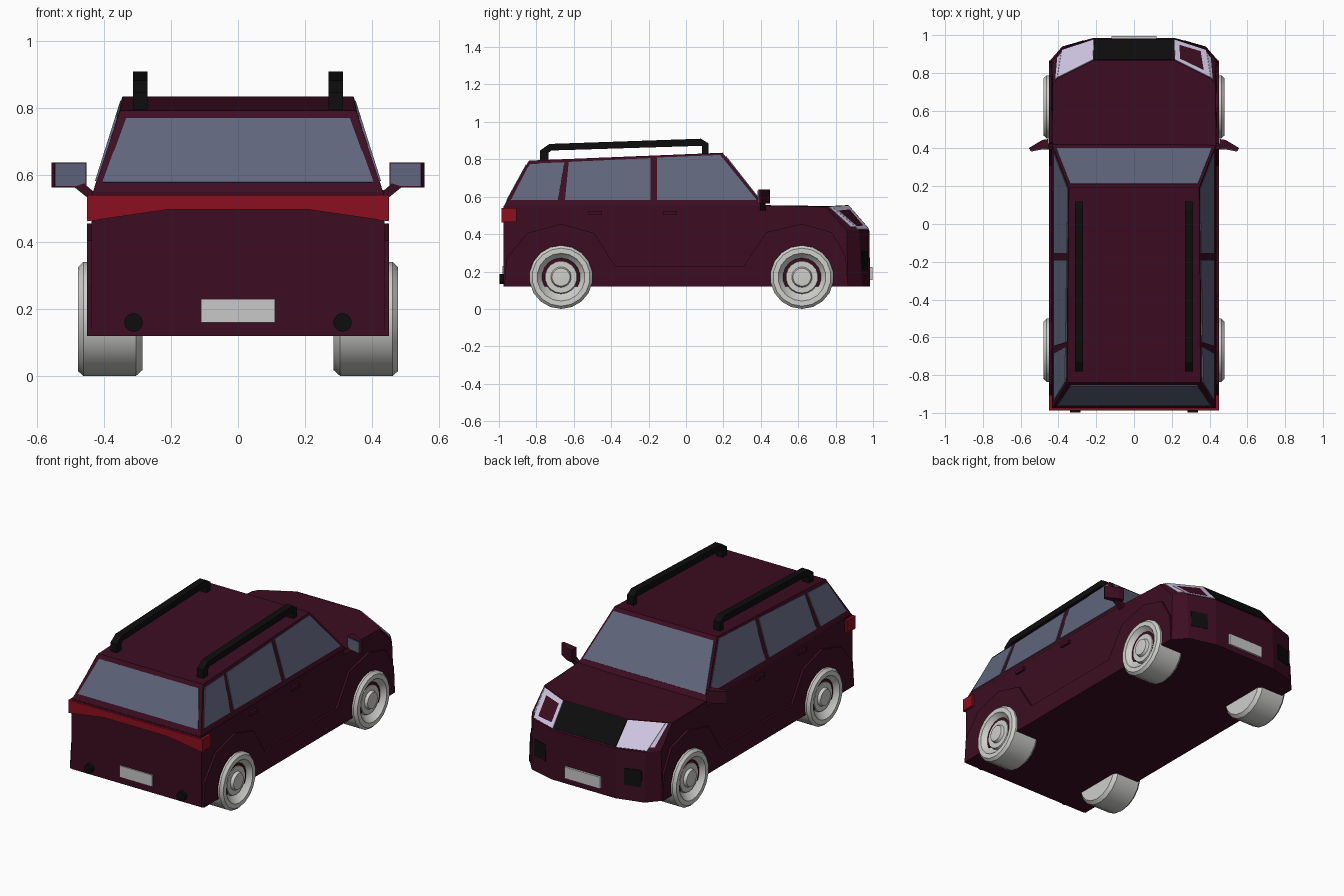
import bpy, bmesh, math
from mathutils import Vector

if "Cube" in bpy.data.objects:
    bpy.data.objects.remove(bpy.data.objects["Cube"])


def material(name, r, g, b):
    m = bpy.data.materials.new(name)
    m.diffuse_color = (r, g, b, 1)
    m.use_nodes = True
    m.node_tree.nodes["Principled BSDF"].inputs["Base Color"].default_value = m.diffuse_color
    return m


MAROON = material("maroon paint", 0.045, 0.004, 0.015)
GLASS = material("blue grey glass", 0.115, 0.13, 0.20)
BLACK = material("black trim", 0.004, 0.004, 0.004)
RED = material("red lens", 0.26, 0.005, 0.014)
LAMP = material("headlight lens", 0.62, 0.56, 0.75)
WHEEL = material("wheel grey", 0.62, 0.62, 0.60)
PLATE = material("plate grey", 0.58, 0.58, 0.58)


def loft(name, rings, mat, close=False):
    """Skin equal-length rings of points and cap both ends."""
    bm = bmesh.new()
    vs = [[bm.verts.new(p) for p in r] for r in rings]
    n = len(vs[0])
    for a, b in zip(vs, vs[1:]):
        for i in range(n):
            j = (i + 1) % n
            bm.faces.new((a[i], a[j], b[j], b[i]))
    bm.faces.new(vs[0])
    bm.faces.new(vs[-1])
    bmesh.ops.recalc_face_normals(bm, faces=bm.faces)
    me = bpy.data.meshes.new(name)
    bm.to_mesh(me)
    bm.free()
    me.materials.append(mat)
    ob = bpy.data.objects.new(name, me)
    bpy.context.collection.objects.link(ob)
    return ob


def prism_x(name, pts, a, b, mat):
    return loft(name, [[(x, y, z) for y, z in pts] for x in (a, b)], mat)


def prism_y(name, pts, a, b, mat):
    return loft(name, [[(x, y, z) for x, z in pts] for y in (a, b)], mat)


def box(name, x0, x1, y0, y1, z0, z1, mat):
    return prism_x(name, [(y0, z0), (y1, z0), (y1, z1), (y0, z1)], x0, x1, mat)


def plate(name, pts, mat, out=0.004):
    """Thin panel lying on a body face, pushed away from the car's middle."""
    pts = [Vector(p) for p in pts]
    c = sum(pts, Vector()) / len(pts)
    n = (pts[2] - pts[0]).cross(pts[3] - pts[1]).normalized()
    if n.dot(c - Vector((0, 0, 0.35))) < 0:
        n = -n
    return loft(name, [[p - n * 0.003 for p in pts], [p + n * out for p in pts]], mat)


def patch(q, u0, u1, v0, v1):
    """Part of a four-cornered face by fractions along its sides."""
    q = [Vector(p) for p in q]
    def at(u, v):
        return q[0].lerp(q[1], u).lerp(q[3].lerp(q[2], u), v)
    return [at(u0, v0), at(u1, v0), at(u1, v1), at(u0, v1)]


def flip(pts, s):
    return [(s * p[0], p[1], p[2]) for p in pts]


def ring(half):
    return half + [(-x, y, z) for x, y, z in reversed(half)]


# lower body with chamfered nose
low = [(.438, -.975, .12), (.438, .40, .12), (.445, .865, .12), (.38, .94, .12), (.215, .985, .12)]
mid = [(.438, -.975, .42), (.438, .40, .42), (.435, .86, .42), (.38, .925, .42), (.21, .98, .42)]
top = [(.435, -.975, .55), (.435, .40, .555), (.43, .745, .545), (.405, .77, .55), (.215, .865, .555)]
loft("lower_body", [ring(low), ring(mid), ring(top)], MAROON)

# cabin
loft("cabin", [ring([(.433, -.975, .548), (.433, .42, .55)]),
               ring([(.352, -.84, .793), (.345, .195, .835)])], MAROON)

# windscreen and rear window
plate("windscreen", [(-.412, .399, .577), (.412, .399, .577), (.338, .212, .815), (-.338, .212, .815)], GLASS)
plate("rear_window", [(-.405, -.958, .578), (.405, -.958, .578), (.335, -.853, .77), (-.335, -.853, .77)], GLASS)

# grille across the nose
plate("grille", [(-.21, .975, .427), (.21, .975, .427), (.213, .867, .552), (-.213, .867, .552)], BLACK)

# number plates
box("front_plate", -.12, .12, .98, .996, .155, .225, PLATE)
box("rear_plate", -.11, .11, -.982, -.97, .16, .23, PLATE)

# rear light strip
prism_y("rear_light_strip", [(-.45, .54), (-.45, .462), (-.21, .497), (.21, .497), (.45, .462), (.45, .54)],
        -.987, -.97, RED)

SIDE_WINDOWS = [
    [(-.936, .582), (-.685, .582), (-.65, .783), (-.836, .776)],
    [(-.647, .582), (-.19, .582), (-.19, .805), (-.627, .785)],
    [(-.155, .582), (.378, .582), (.183, .822), (-.155, .808)],
]
# raised sill and wheel arch outline
ARCH = [(-.972, .12), (-.96, .27), (-.85, .405), (-.668, .455), (-.49, .405), (-.38, .23), (.31, .23),
        (.43, .41), (.62, .455), (.78, .41), (.855, .28), (.865, .12)]
RAIL = [(-.78, .79), (-.78, .847), (-.73, .882), (.08, .91), (.12, .885), (.12, .825), (.085, .825),
        (.085, .872), (-.72, .847), (-.735, .835), (-.735, .79)]
# wheel section: radius, distance from car centre
TYRE = [(.01, .285), (.152, .285), (.17, .305), (.17, .462), (.155, .478), (.128, .478), (.122, .468),
        (.09, .440), (.085, .455), (.055, .455), (.048, .472), (.01, .474)]

for s, side in ((1, "right"), (-1, "left")):
    # side glass follows the leaning cabin side
    for i, w in enumerate(SIDE_WINDOWS):
        plate(f"{side}_window_{i + 1}", [(s * (.433 - (z - .55) * .315), y, z) for y, z in w], GLASS)

    # headlight and its wrap-around corner
    plate(f"{side}_headlight", patch(flip([mid[4], mid[3], top[3], top[4]], s), .01, 1, .04, .97), LAMP)
    plate(f"{side}_headlight_corner", patch(flip([mid[3], mid[2], top[2], top[3]], s), 0, .4, .15, .97), LAMP)

    # fog light on the bumper corner
    plate(f"{side}_fog_light", patch(flip([low[4], low[3], mid[3], mid[4]], s), .3, .88, .3, .63), BLACK)

    # sill with wheel arches
    prism_x(f"{side}_sill_and_arches", ARCH, s * .43, s * .451, MAROON)

    # rear light side part
    box(f"{side}_rear_light", s * .42, s * .451, -.987, -.905, .465, .54, RED)

    # door handles
    for y, part in ((-.485, "rear"), (-.083, "front")):
        box(f"{side}_{part}_door_handle", s * .43, s * .45, y - .036, y + .036, .503, .523, MAROON)

    # roof rail
    prism_x(f"{side}_roof_rail", RAIL, s * .27, s * .313, BLACK)

    # mirror: stem, swept housing and glass
    prism_y(f"{side}_mirror_stem", [(s * .425, .545), (s * .44, .525), (s * .49, .565), (s * .46, .575)],
            .395, .425, MAROON)
    house = [(.452, .405), (.452, .45), (.485, .445), (.557, .402), (.548, .387)]
    loft(f"{side}_mirror", [[(s * x, y, z) for x, y in house] for z in (.563, .638)], MAROON)
    loft(f"{side}_mirror_glass", [[(s * x, y + d, z) for x, z in ((.455, .567), (.545, .567), (.545, .634), (.455, .634))
                                   for y in [.405 - (x - .452) * .19]] for d in (-.004, .002)], GLASS)

    # exhaust pipe
    pipe = [(s * .312 + .028 * math.cos(t * math.tau / 12), .16 + .028 * math.sin(t * math.tau / 12)) for t in range(12)]
    prism_y(f"{side}_exhaust", pipe, -.998, -.95, BLACK)

    # wheels, turned from one section
    for y, part in ((-.668, "rear"), (.62, "front")):
        rings = [[(s * x, y + r * math.sin(t * math.tau / 18), .17 - r * math.cos(t * math.tau / 18))
                  for t in range(18)] for r, x in TYRE]
        ob = loft(f"{side}_{part}_wheel", rings, WHEEL)
        bpy.ops.object.select_all(action='DESELECT')
        ob.select_set(True)
        bpy.context.view_layer.objects.active = ob
        bpy.ops.object.shade_smooth_by_angle(angle=math.radians(30))
